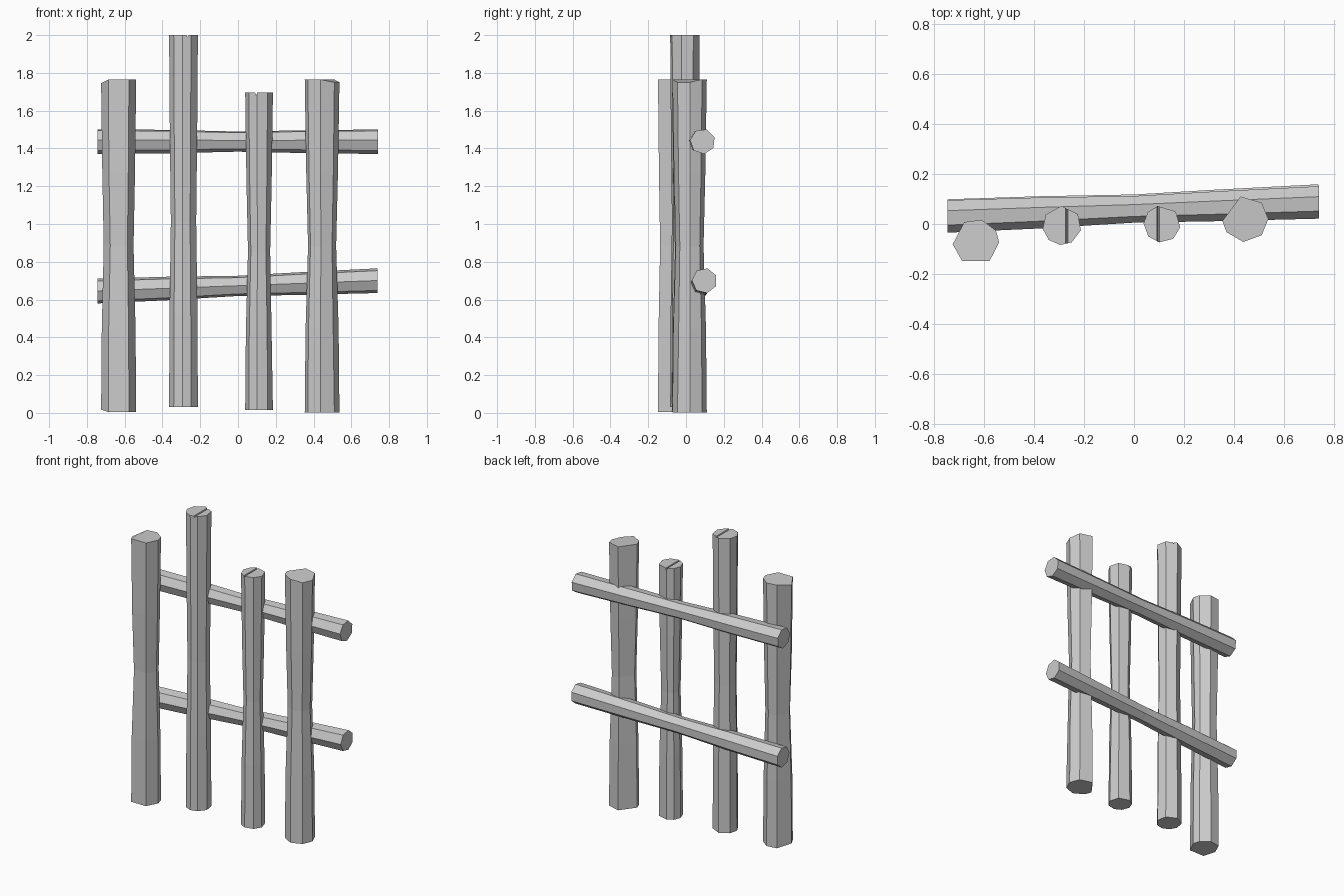
import bpy
import bmesh
from math import cos, sin, radians
from mathutils import Vector

if "Cube" in bpy.data.objects:
    bpy.data.objects.remove(bpy.data.objects["Cube"], do_unlink=True)

wood = bpy.data.materials.new("plain grey wood")
wood.use_nodes = True
GREY = (0.6, 0.6, 0.6, 1)
wood.diffuse_color = GREY
wood.node_tree.nodes["Principled BSDF"].inputs["Base Color"].default_value = GREY

X, Y, Z = Vector((1, 0, 0)), Vector((0, 1, 0)), Vector((0, 0, 1))
# Position along the log and share of the waist narrowing there
RINGS = [(0, 0), (0.25, 0.25), (0.5, 1), (0.72, 0.45), (1, 0)]


def log(name, start, end, radius, angles, u, v, waist=0.82, dents=None, chips=None):
    """Loft a hand-hewn log; dents scale a corner, chips slide one along the axis."""
    dents, chips = dents or {}, chips or {}
    start, end = Vector(start), Vector(end)
    axis = (end - start).normalized()
    bm = bmesh.new()
    rings = []
    for i, (t, share) in enumerate(RINGS):
        r = radius * (1 - (1 - waist) * share)
        ring = []
        for j, a in enumerate(angles):
            k = r * dents.get((i, j), 1)
            p = start.lerp(end, t) + (u * cos(radians(a)) + v * sin(radians(a))) * k
            ring.append(bm.verts.new(p + axis * chips.get((i, j), 0)))
        rings.append(ring)
    n = len(angles)
    for low, high in zip(rings, rings[1:]):
        for j in range(n):
            k = (j + 1) % n
            bm.faces.new((low[j], low[k], high[k], high[j]))
    bm.faces.new(rings[0][::-1])
    bm.faces.new(rings[-1])
    bmesh.ops.recalc_face_normals(bm, faces=bm.faces)
    mesh = bpy.data.meshes.new(name)
    bm.to_mesh(mesh)
    bm.free()
    mesh.materials.append(wood)
    obj = bpy.data.objects.new(name, mesh)
    bpy.context.collection.objects.link(obj)
    return obj


def split_top(obj, x, z, width=0.014, depth=0.02):
    """Cut a narrow V-shaped crack across the top of a post."""
    bm = bmesh.new()
    ends = [[bm.verts.new((x + dx, y, z + dz)) for dx, dz in
             ((-width, depth), (0, -depth), (width, depth))] for y in (-0.2, 0.2)]
    bm.faces.new(ends[0])
    bm.faces.new(ends[1][::-1])
    for j in range(3):
        k = (j + 1) % 3
        bm.faces.new((ends[0][j], ends[1][j], ends[1][k], ends[0][k]))
    bmesh.ops.recalc_face_normals(bm, faces=bm.faces)
    mesh = bpy.data.meshes.new("crack_cutter")
    bm.to_mesh(mesh)
    bm.free()
    mesh.materials.append(wood)
    cutter = bpy.data.objects.new("crack_cutter", mesh)
    cutter.hide_render = True
    bpy.context.collection.objects.link(cutter)
    mod = obj.modifiers.new("crack", 'BOOLEAN')
    mod.operation = 'DIFFERENCE'
    mod.solver = 'EXACT'
    mod.object = cutter
    bpy.context.view_layer.objects.active = obj
    bpy.ops.object.modifier_apply(modifier=mod.name)
    bpy.data.objects.remove(cutter, do_unlink=True)


def sides(n, phase):
    return [phase + 360 * j / n for j in range(n)]


# Upright posts, from the model's right to its left
log("outer_right_post", (-0.632, -0.073, 0.005), (-0.632, -0.073, 1.765), 0.093,
    [0, 30, 75, 120, 185, 234, 306], X, Y, 0.85,
    dents={(2, 5): 0.95}, chips={(4, 4): -0.02, (0, 4): 0.012})
inner_right = log("inner_right_post", (-0.288, -0.006, 0.03), (-0.288, -0.006, 2.0),
                  0.078, [35, 92, 146, 190, 228, 265, 300, 346], X, Y, 0.88)
inner_left = log("inner_left_post", (0.112, 0, 0.015), (0.112, 0, 1.695),
                 0.074, [43, 104, 140, 178, 222, 261, 307, 350], X, Y, 0.8,
                 dents={(1, 7): 0.95})
log("outer_left_post", (0.445, 0.02, 0.003), (0.445, 0.02, 1.765), 0.092,
    [0, 45, 102, 185, 215, 265, 315], X, Y, 0.81,
    dents={(1, 6): 0.95}, chips={(4, 0): -0.015, (4, 6): -0.015})

# Cracks in the inner posts
split_top(inner_right, -0.268, 2.0, width=0.01, depth=0.012)
split_top(inner_left, 0.096, 1.695, width=0.01, depth=0.016)

# Cross rails along the back
log("upper_rail", (-0.745, 0.032, 1.438), (0.74, 0.088, 1.437), 0.067,
    sides(7, 20), Y, Z, 0.82)
log("lower_rail", (-0.745, 0.038, 0.645), (0.738, 0.098, 0.7), 0.067,
    sides(7, 25), Y, Z, 0.82)
